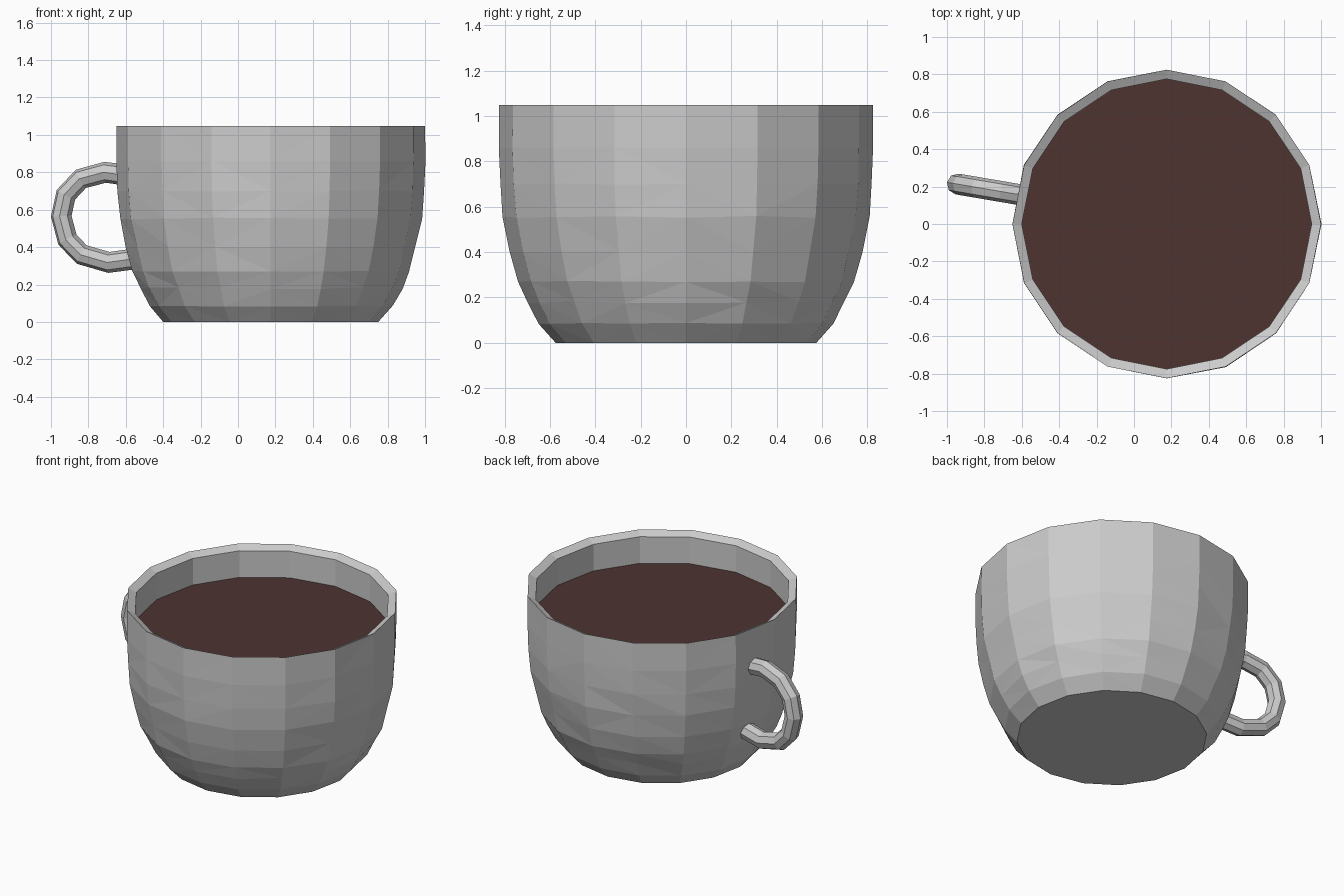
import bpy, bmesh, math, random
from mathutils import Vector

if "Cube" in bpy.data.objects:
    bpy.data.objects.remove(bpy.data.objects["Cube"])

random.seed(4)
SIDES = 16
CX = 0.175


def finish(name, bm, color=None):
    bmesh.ops.recalc_face_normals(bm, faces=bm.faces)
    me = bpy.data.meshes.new(name)
    bm.to_mesh(me)
    bm.free()
    ob = bpy.data.objects.new(name, me)
    bpy.context.collection.objects.link(ob)
    if color:
        mat = bpy.data.materials.new(name + "_material")
        mat.diffuse_color = color
        mat.use_nodes = True
        mat.node_tree.nodes["Principled BSDF"].inputs["Base Color"].default_value = mat.diffuse_color
        me.materials.append(mat)
    return ob


def ring(bm, r, z, jitter=0.0):
    verts = []
    for i in range(SIDES):
        a = 2 * math.pi * i / SIDES
        rr = r + random.uniform(-jitter, jitter)
        zz = z + random.uniform(-jitter, jitter)
        verts.append(bm.verts.new((CX + rr * math.cos(a), rr * math.sin(a), zz)))
    return verts


def bridge(bm, a, b):
    n = len(a)
    for i in range(n):
        j = (i + 1) % n
        bm.faces.new((a[i], a[j], b[j], b[i]))


# Cup: faceted outer wall, inward-sloping rim, inner bowl (radius, height, unevenness)
profile = [(0.575, 0.004, 0), (0.65, 0.085, 0.003), (0.70, 0.18, 0.006),
           (0.742, 0.27, 0.003), (0.775, 0.40, 0.004), (0.806, 0.555, 0.004),
           (0.82, 0.70, 0.003), (0.826, 0.86, 0.002), (0.825, 1.047, 0),
           (0.775, 1.022, 0), (0.775, 0.84, 0), (0.755, 0.555, 0),
           (0.69, 0.27, 0), (0.55, 0.07, 0)]
bm = bmesh.new()
rings = [ring(bm, *p) for p in profile]
for a, b in zip(rings, rings[1:]):
    bridge(bm, a, b)
bm.faces.new(rings[0])
bm.faces.new(rings[-1])
for v in rings[0]:
    v.co.z = 0
bmesh.ops.triangulate(bm, faces=[f for f in bm.faces if len(f.verts) == 4])
finish("cup", bm)

# Drink surface
bm = bmesh.new()
bm.faces.new(ring(bm, 0.78, 0.845))
drink = finish("drink", bm, (0.075, 0.033, 0.03, 1))
if drink.data.polygons[0].normal.z < 0:
    drink.data.flip_normals()

# Handle: eight-sided tube swept along a loop in a slightly turned upright plane
path = [(-0.60, 0.785), (-0.71, 0.80), (-0.84, 0.765), (-0.92, 0.68),
        (-0.945, 0.565), (-0.912, 0.44), (-0.835, 0.36), (-0.69, 0.318),
        (-0.53, 0.34)]
pts = [Vector((x, 0.155 - 0.17 * (x + 0.6), z)) for x, z in path]
side = Vector((0.17, 1, 0)).normalized()
bm = bmesh.new()
loops = []
for i, p in enumerate(pts):
    t = (pts[min(i + 1, len(pts) - 1)] - pts[max(i - 1, 0)]).normalized()
    n = t.cross(side).normalized()
    loops.append([bm.verts.new(p + 0.056 * (math.cos(a) * n + math.sin(a) * side))
                  for a in (math.pi * k / 4 for k in range(8))])
for a, b in zip(loops, loops[1:]):
    bridge(bm, a, b)
bm.faces.new(loops[0])
bm.faces.new(loops[-1])
finish("handle", bm)
